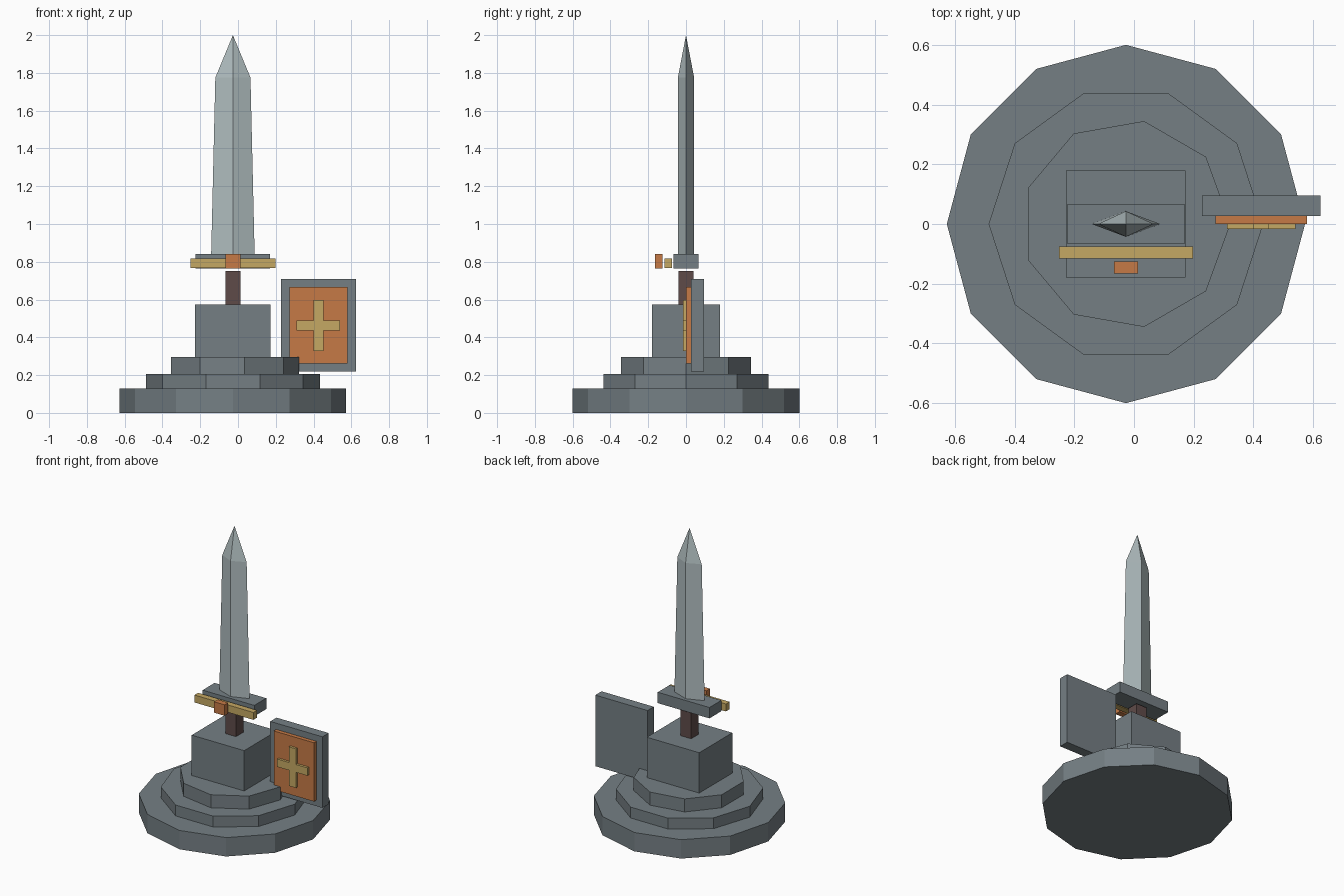
import bpy
import bmesh
from math import cos, sin, pi

cube = bpy.data.objects.get("Cube")
if cube:
    bpy.data.objects.remove(cube, do_unlink=True)

CX = -0.027  # axis of the plinth and sword


def material(name, rgb):
    lin = [(c / 255 / 12.92) if c < 11 else ((c / 255 + 0.055) / 1.055) ** 2.4 for c in rgb]
    m = bpy.data.materials.new(name)
    m.use_nodes = True
    m.diffuse_color = (*lin, 1)
    m.node_tree.nodes["Principled BSDF"].inputs["Base Color"].default_value = (*lin, 1)
    return m


stone = material("grey stone", (117, 127, 132))
steel = material("pale steel", (176, 189, 191))
leather = material("brown leather", (95, 75, 73))
orange = material("orange enamel", (198, 122, 70))
gold = material("dull gold", (197, 168, 99))


def finish(name, bm, mat):
    bmesh.ops.recalc_face_normals(bm, faces=bm.faces)
    mesh = bpy.data.meshes.new(name)
    bm.to_mesh(mesh)
    bm.free()
    mesh.materials.append(mat)
    ob = bpy.data.objects.new(name, mesh)
    bpy.context.collection.objects.link(ob)
    return ob


def loft(name, rings, mat):
    """Skin a list of equal rings; a one-point ring makes a tip."""
    bm = bmesh.new()
    loops = [[bm.verts.new(p) for p in ring] for ring in rings]
    for low, high in zip(loops, loops[1:]):
        n = len(low)
        for i in range(n):
            j = (i + 1) % n
            if len(high) == 1:
                bm.faces.new((low[i], low[j], high[0]))
            else:
                bm.faces.new((low[i], low[j], high[j], high[i]))
    bm.faces.new(loops[0])
    if len(loops[-1]) > 1:
        bm.faces.new(loops[-1])
    return finish(name, bm, mat)


def box(name, x, y, z, mat):
    rings = [[(x[0], y[0], h), (x[1], y[0], h), (x[1], y[1], h), (x[0], y[1], h)] for h in z]
    return loft(name, rings, mat)


def around(half):
    return (CX - half, CX + half)


# Stepped plinth: each tier has fewer sides than the one below
for name, sides, r, z0, z1 in (("base_tier", 12, 0.6, 0, 0.13),
                               ("middle_tier", 10, 0.46, 0.13, 0.205),
                               ("upper_tier", 9, 0.35, 0.205, 0.295)):
    outline = [(CX + r * cos(2 * pi * i / sides), r * sin(2 * pi * i / sides)) for i in range(sides)]
    loft(name, [[(x, y, z) for x, y in outline] for z in (z0, z1)], stone)

box("pedestal", around(0.2), (-0.18, 0.18), (0.295, 0.573), stone)

# Sword
box("grip", around(0.04), (-0.04, 0.04), (0.573, 0.75), leather)
box("crossguard", around(0.197), (-0.065, 0.065), (0.765, 0.84), stone)
box("guard_bar", around(0.225), (-0.115, -0.075), (0.767, 0.818), gold)
box("guard_gem", around(0.04), (-0.165, -0.125), (0.765, 0.84), orange)


def diamond(half_x, half_y, z):
    return [(CX - half_x, 0, z), (CX, -half_y, z), (CX + half_x, 0, z), (CX, half_y, z)]


loft("blade", [diamond(0.115, 0.043, 0.84), diamond(0.093, 0.043, 1.775), [(CX, 0, 2.0)]], steel)

# Shield leaning beside the plinth
box("shield_back", (0.227, 0.625), (0.027, 0.095), (0.22, 0.71), stone)
box("shield_panel", (0.273, 0.58), (0, 0.027), (0.262, 0.667), orange)

# Cross emblem: one outline extruded toward the front
mx, mz, arm, tall, w = 0.426, 0.463, 0.115, 0.135, 0.027
quarter = [(arm, w), (w, w), (w, tall)]
cross = quarter + [(-x, z) for x, z in reversed(quarter)]
cross += [(-x, -z) for x, z in cross]
loft("shield_cross", [[(mx + x, y, mz + z) for x, z in cross] for y in (-0.017, 0)], gold)
